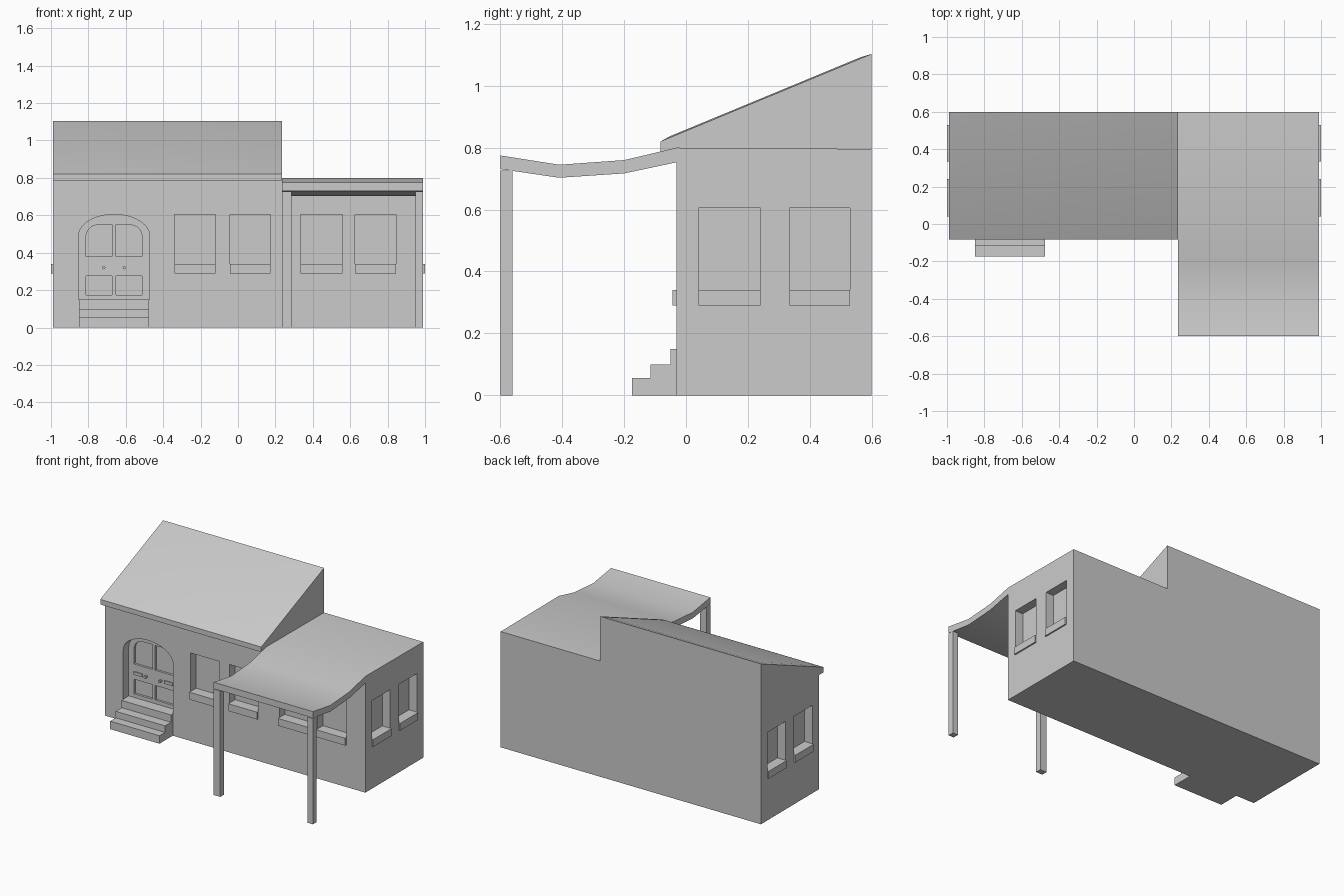
import bpy, bmesh, math
from mathutils import Vector

if "Cube" in bpy.data.objects:
    bpy.data.objects.remove(bpy.data.objects["Cube"])


def prism(name, pts, axis, a, b):
    """Extrude a profile: axis 'y' takes (x, z) points, axis 'x' takes (y, z)."""
    bm = bmesh.new()
    place = (lambda u, v, t: (u, t, v)) if axis == 'y' else (lambda u, v, t: (t, u, v))
    lo = [bm.verts.new(place(u, v, a)) for u, v in pts]
    hi = [bm.verts.new(place(u, v, b)) for u, v in pts]
    bm.faces.new(lo)
    bm.faces.new(hi)
    n = len(pts)
    for i in range(n):
        j = (i + 1) % n
        bm.faces.new((lo[i], lo[j], hi[j], hi[i]))
    bmesh.ops.recalc_face_normals(bm, faces=bm.faces)
    me = bpy.data.meshes.new(name)
    bm.to_mesh(me)
    bm.free()
    ob = bpy.data.objects.new(name, me)
    bpy.context.collection.objects.link(ob)
    return ob


def box(name, x0, x1, y0, y1, z0, z1):
    return prism(name, [(x0, z0), (x1, z0), (x1, z1), (x0, z1)], 'y', y0, y1)


def cut(target, cutter):
    mod = target.modifiers.new("cut", 'BOOLEAN')
    mod.operation = 'DIFFERENCE'
    mod.solver = 'EXACT'
    mod.object = cutter
    bpy.context.view_layer.objects.active = target
    bpy.ops.object.modifier_apply(modifier=mod.name)
    bpy.data.objects.remove(cutter, do_unlink=True)


def smooth(ob, angle):
    bpy.ops.object.select_all(action='DESELECT')
    ob.select_set(True)
    bpy.context.view_layer.objects.active = ob
    bpy.ops.object.shade_smooth_by_angle(angle=math.radians(angle))


FRONT, BACK, SIDE, SPLIT, EAVE = -0.03, 0.6, 0.99, 0.235, 0.785
DEPTH = 0.06

# walls
walls = box("walls", -SIDE, SIDE, FRONT, BACK, 0, EAVE)

# front windows and sills
for x0, x1 in ((-0.34, -0.12), (-0.043, 0.175), (0.335, 0.56), (0.625, 0.845)):
    cut(walls, box("cutter", x0, x1, -0.2, FRONT + DEPTH, 0.34, 0.605))
    box("front_sill", x0, x1, -0.043, FRONT + 0.003, 0.29, 0.34)

# side windows and sills, mirrored left and right
for s in (-1, 1):
    for y0, y1 in ((0.04, 0.24), (0.335, 0.53)):
        xa, xb = sorted((s * (SIDE - DEPTH), s * 1.2))
        cut(walls, box("cutter", xa, xb, y0, y1, 0.34, 0.605))
        xa, xb = sorted((s * (SIDE - 0.003), s * 1.0))
        box("side_sill", xa, xb, y0, y1, 0.29, 0.34)

# arched door recess
DX, HALF = -0.6625, 0.19
arch = [(DX - HALF, 0.15), (DX + HALF, 0.15)]
arch += [(DX + HALF * math.cos(math.pi * i / 14), 0.49 + 0.115 * math.sin(math.pi * i / 14))
         for i in range(15)]
cut(walls, prism("cutter", arch, 'y', -0.2, FRONT + DEPTH))

# door panes and lower panels sunk into the leaf
leaf = FRONT + DEPTH
for s in (-1, 1):
    pane = [(0.01, 0.38), (0.15, 0.38), (0.15, 0.49), (0.14, 0.52), (0.12, 0.54),
            (0.09, 0.55), (0.01, 0.55)]
    panel = [(0.01, 0.175), (0.15, 0.175), (0.15, 0.275), (0.01, 0.275)]
    for shape in (pane, panel):
        cut(walls, prism("cutter", [(DX + s * x, z) for x, z in shape], 'y', 0, leaf + 0.015))
    # rail and knob
    xa, xb = sorted((DX + s * 0.085, DX + s * 0.15))
    box("door_rail", xa, xb, leaf - 0.008, leaf + 0.003, 0.31, 0.33)
    knob_x = DX + s * 0.055
    knob = [(knob_x + 0.009 * math.cos(math.tau * i / 8), 0.32 + 0.009 * math.sin(math.tau * i / 8))
            for i in range(8)]
    prism("door_knob", knob, 'y', leaf - 0.02, leaf + 0.003)

# open the hidden wall top under the roofs
bm = bmesh.new()
bm.from_mesh(walls.data)
top = [f for f in bm.faces if f.normal.z > 0.9 and f.calc_center_median().z > 0.78]
bmesh.ops.delete(bm, geom=top, context='FACES')
bm.to_mesh(walls.data)
bm.free()

# entrance steps
prism("entrance_steps", [(FRONT, 0), (-0.175, 0), (-0.175, 0.055), (-0.115, 0.055),
                         (-0.115, 0.1), (-0.05, 0.1), (-0.05, 0.15), (FRONT, 0.15)],
      'x', -0.85, -0.475)

# single pitch roof with a slightly raised centre
roof = prism("pitched_roof", [(-0.083, EAVE), (-0.083, 0.82), (BACK, 1.103), (BACK, EAVE)],
             'x', -SIDE, SPLIT)
bm = bmesh.new()
bm.from_mesh(roof.data)
slope = [f for f in bm.faces if f.normal.z > 0.5]
bmesh.ops.inset_region(bm, faces=slope, thickness=0.05, depth=0.004)
bm.to_mesh(roof.data)
bm.free()
smooth(roof, 20)

# flat wing roof flowing into the sagging porch canopy
canopy = prism("porch_canopy", [(BACK, EAVE), (BACK, 0.796), (FRONT, 0.8), (-0.2, 0.76),
                                (-0.41, 0.745), (-0.6, 0.775), (-0.6, 0.731), (-0.41, 0.703),
                                (-0.2, 0.717), (FRONT, 0.753), (FRONT, EAVE)],
               'x', SPLIT, SIDE)
smooth(canopy, 30)

# porch posts
for x0, x1 in ((SPLIT, 0.285), (0.95, SIDE)):
    box("porch_post", x0, x1, -0.6, -0.56, 0, 0.727)
